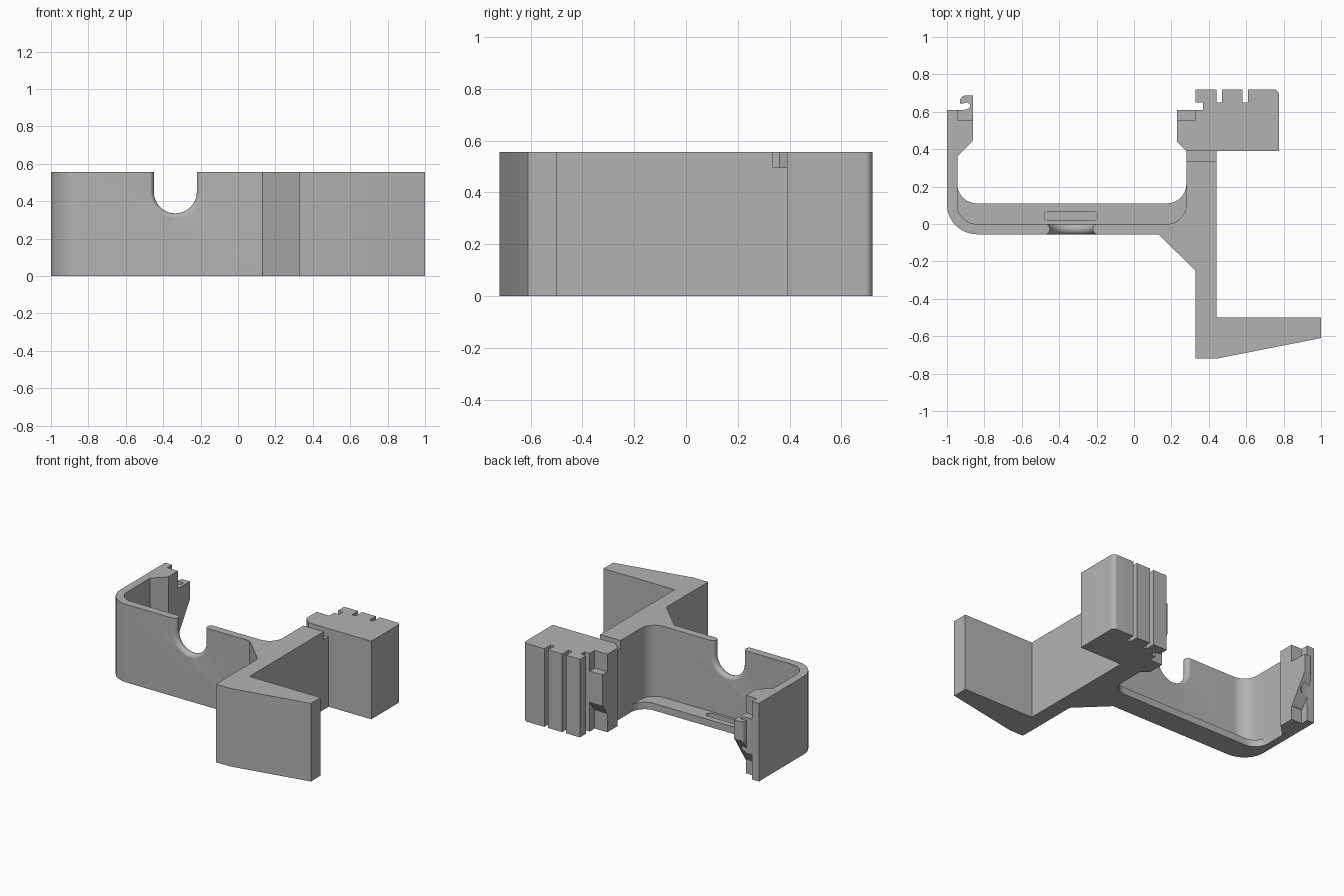
import bpy, bmesh, math
from mathutils import Vector

cube = bpy.data.objects.get("Cube")
if cube:
    bpy.data.objects.remove(cube, do_unlink=True)

H = 0.555          # height of the whole bracket
WALL = 0.055       # wall thickness

grey = bpy.data.materials.new("plain grey")
grey.use_nodes = True
grey.diffuse_color = (0.45, 0.45, 0.45, 1)
grey.node_tree.nodes["Principled BSDF"].inputs["Base Color"].default_value = (0.45, 0.45, 0.45, 1)


def arc(cx, cy, r, start, end, n=10):
    """Points along an arc, angles in degrees."""
    steps = [math.radians(start + (end - start) * i / n) for i in range(n + 1)]
    return [(cx + r * math.cos(a), cy + r * math.sin(a)) for a in steps]


def loft(name, rings):
    """Closed solid through matching rings of 3D points."""
    bm = bmesh.new()
    loops = [[bm.verts.new(p) for p in ring] for ring in rings]
    n = len(loops[0])
    bm.faces.new(loops[0])
    bm.faces.new(loops[-1])
    for a, b in zip(loops, loops[1:]):
        for i in range(n):
            j = (i + 1) % n
            bm.faces.new((a[i], a[j], b[j], b[i]))
    bmesh.ops.recalc_face_normals(bm, faces=bm.faces)
    mesh = bpy.data.meshes.new(name)
    bm.to_mesh(mesh)
    bm.free()
    mesh.materials.append(grey)
    obj = bpy.data.objects.new(name, mesh)
    bpy.context.collection.objects.link(obj)
    return obj


def prism(name, outline, lo, hi):
    return loft(name, [[(x, y, z) for x, y in outline] for z in (lo, hi)])


def side_prism(name, outline, lo, hi):
    """Outline in y, z pushed along x."""
    return loft(name, [[(x, y, z) for y, z in outline] for x in (lo, hi)])


def rect(x0, y0, x1, y1):
    return [(x0, y0), (x1, y0), (x1, y1), (x0, y1)]


def activate(obj):
    bpy.ops.object.select_all(action='DESELECT')
    obj.select_set(True)
    bpy.context.view_layer.objects.active = obj


def cut(obj, cutter):
    cutter.hide_render = True
    mod = obj.modifiers.new("cut", 'BOOLEAN')
    mod.operation = 'DIFFERENCE'
    mod.solver = 'EXACT'
    mod.object = cutter
    activate(obj)
    bpy.ops.object.modifier_apply(modifier=mod.name)
    bpy.data.objects.remove(cutter, do_unlink=True)


# Frame: U-shaped tray wall, diagonal brace, long arm and tapered foot
frame = prism("frame",
    [(-1, 0.61)] + arc(-0.84, 0.105, 0.16, 180, 270)
    + [(0.13, -WALL), (0.33, -0.25), (0.33, -0.72), (0.44, -0.72),
       (1, -0.61), (1, -0.5), (0.44, -0.5), (0.44, 0.39), (0.28, 0.39)]
    + arc(0.175, 0.105, 0.105, 0, -90) + arc(-0.84, 0.105, 0.105, 270, 180)
    + [(-0.945, 0.36), (-0.86, 0.445), (-0.86, 0.555), (-0.945, 0.555), (-0.945, 0.61)],
    0, H)

# U-shaped cable notch with rounded rims
rings = []
mid = WALL / 2
for i in range(-8, 9):
    t = math.sin(math.radians(90) * i / 8)
    r = 0.115 + 0.025 * (1 - math.sqrt(max(0, 1 - t * t)))
    y = -mid + t * (mid + 0.0005)
    outline = [(-0.335 - r, 0.7)] + arc(-0.335, 0.45, r, 180, 360, 20) + [(-0.335 + r, 0.7)]
    rings.append([(x, y, z) for x, z in outline])
cut(frame, loft("notch_cutter", rings))

# Shallow channel across the top of the arm, beside the block
cut(frame, prism("channel_cutter", rect(0.2, 0.335, 0.5, 0.45), 0.497, 0.7))

# Low ledge inside the tray, with a rounded groove
ledge = prism("tray_ledge",
    arc(-0.84, 0.105, 0.105, 180, 270) + arc(0.175, 0.105, 0.105, -90, 0)
    + arc(0.175, 0.215, 0.105, 0, -90) + arc(-0.84, 0.215, 0.105, 270, 180),
    0, 0.05)
groove = arc(-0.455, 0.043, 0.025, 90, 270) + arc(-0.22, 0.043, 0.025, -90, 90)
cut(ledge, prism("groove_cutter", groove, 0.02, 0.1))

# Slotted block on the back of the arm
slots = []
for x0, x1 in ((0.58, 0.61), (0.44, 0.47)):
    slots += [(x1, 0.72), (x1, 0.65), (x0, 0.65), (x0, 0.72)]
block = prism("slotted_block",
    [(0.23, 0.44), (0.28, 0.39), (0.775, 0.39)] + arc(0.745, 0.69, 0.03, 0, 90, 6)
    + slots + [(0.33, 0.72), (0.33, 0.65), (0.37, 0.65), (0.37, 0.61),
               (0.33, 0.61), (0.33, 0.555), (0.23, 0.555)],
    0, H)

# Catch inside the block's corner pocket, sloped underneath
catch = side_prism("block_catch",
    [(0.555, 0.13), (0.61, 0.21), (0.61, 0.43), (0.555, 0.43)], 0.23, 0.33)

# Hooked clip on the end of the tray arm
hook = prism("arm_hook",
    [(-0.945, 0.555), (-0.86, 0.555), (-0.86, 0.687)] + arc(-0.9, 0.657, 0.03, 90, 180, 6)
    + [(-0.93, 0.645), (-0.912, 0.645)] + arc(-0.895, 0.632, 0.018, 120, -90, 8)
    + [(-0.91, 0.61), (-0.945, 0.61)],
    0.1, 0.43)
cut(hook, side_prism("slope_cutter",
    [(0.54, 0.07), (0.7, 0.32), (0.8, 0.32), (0.8, 0), (0.54, 0)], -1.1, -0.8))

for obj in (frame, ledge, block, catch, hook):
    activate(obj)
    bpy.ops.object.shade_smooth_by_angle(angle=math.radians(30))
